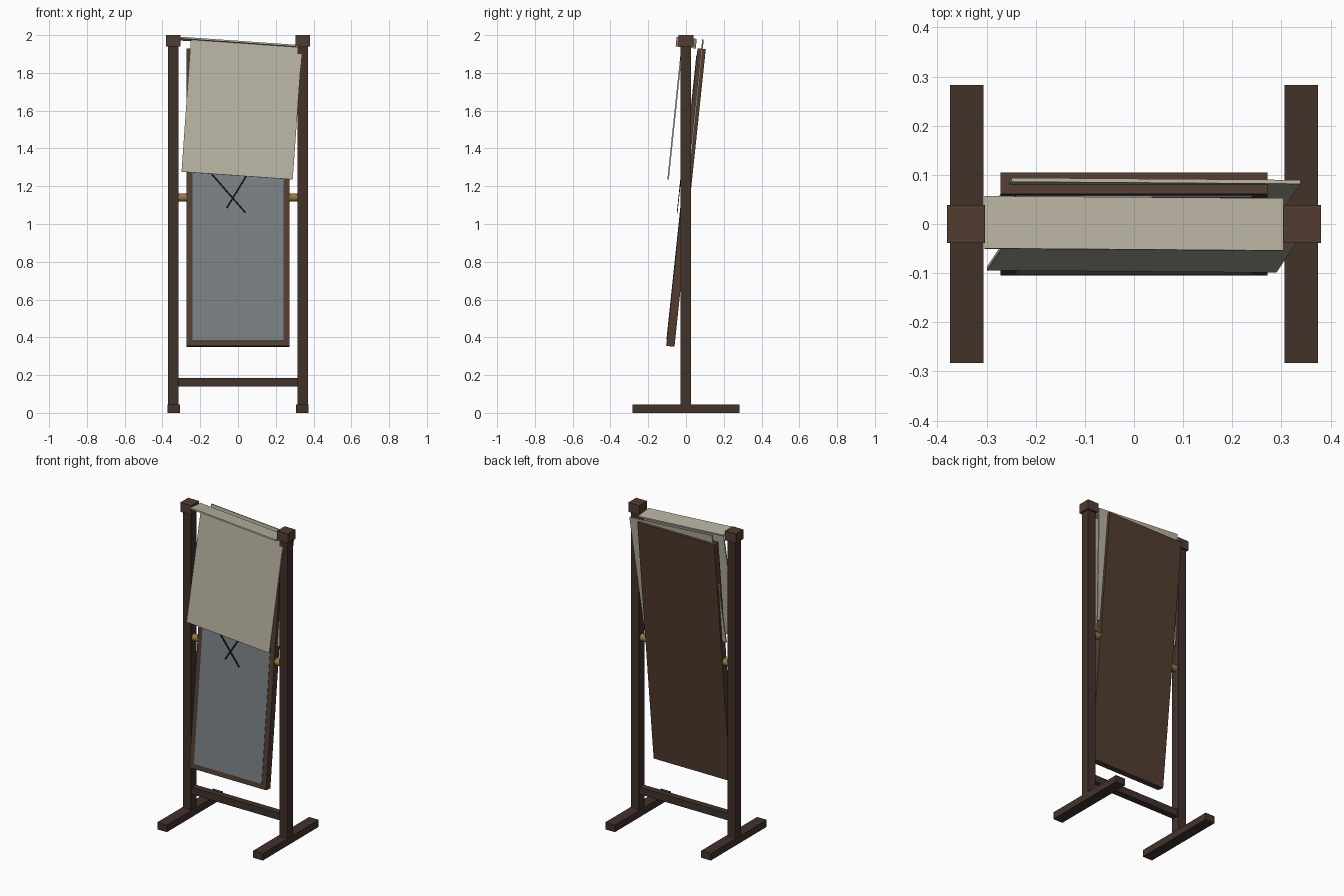
import bpy, math
from mathutils import Matrix, Vector

if "Cube" in bpy.data.objects:
    bpy.data.objects.remove(bpy.data.objects["Cube"])


def mat(name, r, g, b):
    m = bpy.data.materials.new(name)
    m.diffuse_color = (r, g, b, 1)
    m.use_nodes = True
    m.node_tree.nodes["Principled BSDF"].inputs["Base Color"].default_value = m.diffuse_color
    return m


DARK = mat("dark_wood", 0.055, 0.032, 0.023)
WOOD = mat("frame_wood", 0.085, 0.046, 0.031)
GLASS = mat("glass", 0.19, 0.215, 0.23)
CLOTH = mat("cloth", 0.48, 0.45, 0.36)
BRASS = mat("brass", 0.30, 0.19, 0.06)
BLACK = mat("crack", 0.008, 0.008, 0.01)

TILT = Matrix.Rotation(math.radians(-6), 4, 'X')
ROLL = Matrix.Rotation(math.radians(4), 4, 'Y')
PIVOT = Matrix.Translation((0, 0, 1.14))


def box(name, loc, size, material, parent=Matrix(), rot=Matrix()):
    bpy.ops.mesh.primitive_cube_add(size=1)
    o = bpy.context.object
    o.name = name
    o.data.transform(Matrix.Diagonal((*size, 1)))
    o.matrix_world = parent @ Matrix.Translation(loc) @ rot
    o.data.materials.append(material)
    return o


# Stand: feet, posts, caps and pivot knobs on both sides
for side, s in (("left", -1), ("right", 1)):
    box(side + "_foot", (s * 0.34, 0, 0.0225), (0.068, 0.566, 0.045), DARK)
    box(side + "_post", (s * 0.342, -0.001, 0.99), (0.056, 0.056, 1.9), DARK)
    box(side + "_post_cap", (s * 0.342, 0, 1.97), (0.077, 0.078, 0.06), WOOD)
    bpy.ops.mesh.primitive_cylinder_add(
        vertices=12, radius=0.022, depth=0.05,
        location=(s * 0.293, 0, 1.14), rotation=(0, math.pi / 2, 0))
    knob = bpy.context.object
    knob.name = side + "_pivot_knob"
    knob.data.materials.append(BRASS)
box("stretcher", (0, 0, 0.163), (0.64, 0.042, 0.045), DARK)

# Tilted mirror
SWING = PIVOT @ TILT
box("mirror_frame", (0, 0, 0), (0.544, 0.044, 1.584), WOOD, SWING)
box("mirror_glass", (0, -0.014, 0), (0.48, 0.021, 1.52), GLASS, SWING)

# Crossed cracks in front of the glass
for i, (x0, z0, x1, z1) in enumerate(((-0.19, 0.18, 0.04, -0.085),
                                      (0.08, 0.17, -0.06, -0.06))):
    d = Vector((x1 - x0, 0, z1 - z0))
    turn = Matrix.Rotation(math.atan2(d.x, d.z), 4, 'Y')
    box(f"glass_crack_{i + 1}", ((x0 + x1) / 2, -0.038, (z0 + z1) / 2),
        (0.008, 0.004, d.length), BLACK, SWING, turn)

# Askew dust cloth: front drape, back drape and top fold
HANG = TILT @ ROLL
box("cloth_front", (0.02, -0.056, 1.606), (0.59, 0.008, 0.706), CLOTH, rot=HANG)
box("cloth_back", (0.02, 0.051, 1.606), (0.59, 0.008, 0.706), CLOTH, rot=HANG)
box("cloth_top", (0, 0.001, 1.96), (0.61, 0.107, 0.009), CLOTH, rot=HANG)
